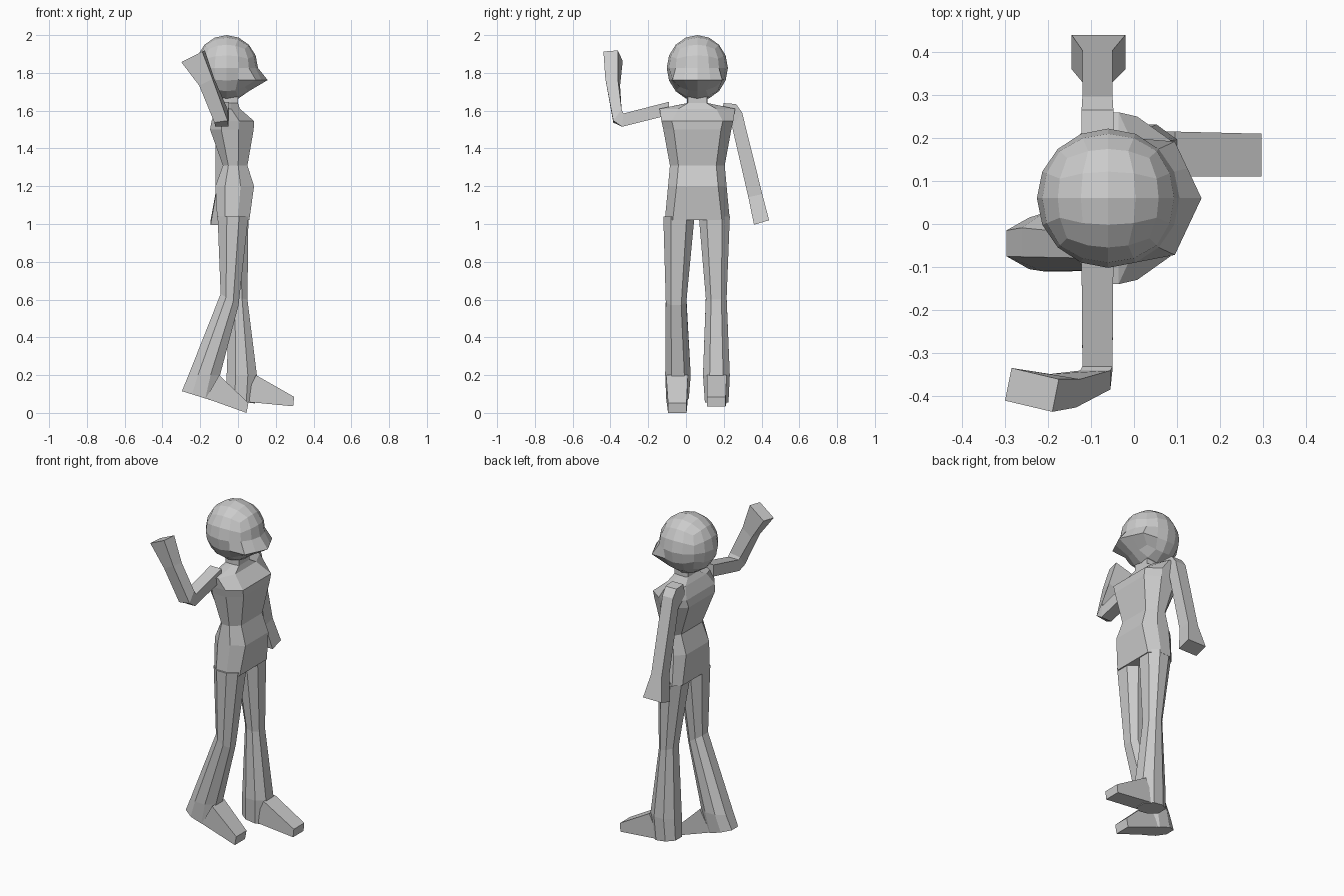
import bpy, bmesh, math
from mathutils import Vector

YC = 0.06  # body centre line, the figure walks towards +x


def finish(name, bm):
    bmesh.ops.recalc_face_normals(bm, faces=bm.faces)
    me = bpy.data.meshes.new(name)
    bm.to_mesh(me)
    bm.free()
    ob = bpy.data.objects.new(name, me)
    bpy.context.collection.objects.link(ob)
    return ob


def loft(name, rings):
    bm = bmesh.new()
    vs = [[bm.verts.new(p) for p in r] for r in rings]
    n = len(vs[0])
    for a, b in zip(vs, vs[1:]):
        for i in range(n):
            j = (i + 1) % n
            bm.faces.new((a[i], a[j], b[j], b[i]))
    bm.faces.new(vs[0][::-1])
    bm.faces.new(vs[-1])
    return finish(name, bm)


def torso_ring(z, xb, xf, wm, wf):
    xm, d = (xb + xf) / 2 - 0.01, (xf - xb) * 0.2
    half = [(xf, wf), (xm + d, wm), (xm - d, wm), (xb, wf)]
    return ([(x, YC + w, z) for x, w in half] +
            [(x, YC - w, z) for x, w in reversed(half)])


def leg_ring(xb, zb, xf, zf, y0, y1):
    # octagon between a back point and a front point
    b, f = Vector((xb, 0, zb)), Vector((xf, 0, zf))
    c, h = (y0 + y1) / 2, (y1 - y0) / 2
    shape = [(0, .5), (.3, 1), (.7, 1), (1, .5), (1, -.5), (.7, -1), (.3, -1), (0, -.5)]
    return [b.lerp(f, t) + Vector((0, c + s * h, 0)) for t, s in shape]


def box_ring(c, u, v):
    c, u, v = Vector(c), Vector(u), Vector(v)
    return [c - u - v, c + u - v, c + u + v, c - u + v]


def foot_ring(xt, zt, xb, zb, y0, y1):
    return [(xt, y0, zt), (xt, y1, zt), (xb, y1, zb), (xb, y0, zb)]


# torso from crotch to neck
loft("torso", [torso_ring(*r) for r in [
    (1.02, -0.11, 0.06, 0.172, 0.13),
    (1.20, -0.12, 0.085, 0.155, 0.11),
    (1.31, -0.08, 0.05, 0.145, 0.10),
    (1.50, -0.148, 0.083, 0.18, 0.125),
    (1.545, -0.14, 0.085, 0.19, 0.135),
    (1.61, -0.11, 0.01, 0.20, 0.10),
    (1.64, -0.09, 0.00, 0.055, 0.05),
    (1.70, -0.09, 0.00, 0.055, 0.05)]])

# legs: hip, knee, ankle, sole
loft("right_leg", [leg_ring(*r) for r in [
    (-0.108, 1.04, 0.055, 1.04, -0.12, 0.045),
    (-0.092, 0.63, 0.003, 0.57, -0.107, 0.002),
    (-0.262, 0.20, -0.095, 0.20, -0.11, 0.025),
    (-0.297, 0.115, -0.12, 0.06, -0.105, 0.015)]])
loft("left_leg", [leg_ring(*r) for r in [
    (-0.105, 1.04, 0.055, 1.04, 0.068, 0.232),
    (-0.045, 0.62, 0.05, 0.60, 0.105, 0.215),
    (-0.06, 0.20, 0.10, 0.20, 0.09, 0.232),
    (-0.065, 0.07, 0.09, 0.05, 0.10, 0.225)]])

# feet
loft("right_foot", [foot_ring(-0.10, 0.20, -0.17, 0.077, -0.105, 0.01),
                    foot_ring(0.055, 0.053, 0.045, 0.0, -0.095, 0.003)])
loft("left_foot", [foot_ring(0.095, 0.20, 0.03, 0.06, 0.11, 0.215),
                   foot_ring(0.297, 0.085, 0.292, 0.035, 0.11, 0.21)])

# raised right arm: shoulder, elbow, wrist, hand
loft("right_arm", [box_ring(*r) for r in [
    ((-0.085, -0.09, 1.612), (0.037, 0, 0), (0, 0, 0.035)),
    ((-0.085, -0.335, 1.55), (0.035, 0, 0), (0, 0.004, 0.035)),
    ((-0.09, -0.363, 1.572), (0.035, 0, 0.005), (0, 0.022, 0.03)),
    ((-0.165, -0.388, 1.75), (0.035, -0.006, 0.018), (0.005, 0.033, 0)),
    ((-0.2375, -0.386, 1.888), (0.055, -0.013, 0.028), (0.0075, 0.038, 0.003))]])

# hanging left arm
loft("left_arm", [box_ring(*r) for r in [
    ((-0.085, 0.19, 1.60), (0.037, 0, 0), (0, 0.01, 0.04)),
    ((-0.085, 0.25, 1.58), (0.037, 0, 0), (0, 0.015, 0.055)),
    ((-0.085, 0.271, 1.55), (0.035, 0, 0), (0, 0.026, 0.04)),
    ((-0.085, 0.367, 1.15), (0.035, 0, 0), (0, 0.037, 0.008)),
    ((-0.0825, 0.40, 1.008), (0.0625, 0, 0), (0, 0.04, 0.012))]])

# head: rounded cube with a pointed ridge low on the face
bm = bmesh.new()
bmesh.ops.create_cube(bm, size=2)
bmesh.ops.subdivide_edges(bm, edges=bm.edges[:], cuts=3, use_grid_fill=True)
for v in bm.verts:
    front = v.co.x > 0.99
    row = round(v.co.z * 2)
    d = Vector([math.tan(c * math.pi / 4) for c in v.co]).normalized()
    v.co = (-0.06 + d.x * 0.166, YC + d.y * 0.162, 1.826 + d.z * 0.174)
    if front and row == -1:
        v.co.y = YC + (v.co.y - YC) * 1.2
        v.co.x = 0.157 - 0.47 * abs(v.co.y - YC)
        v.co.z = 1.762
finish("head", bm)
